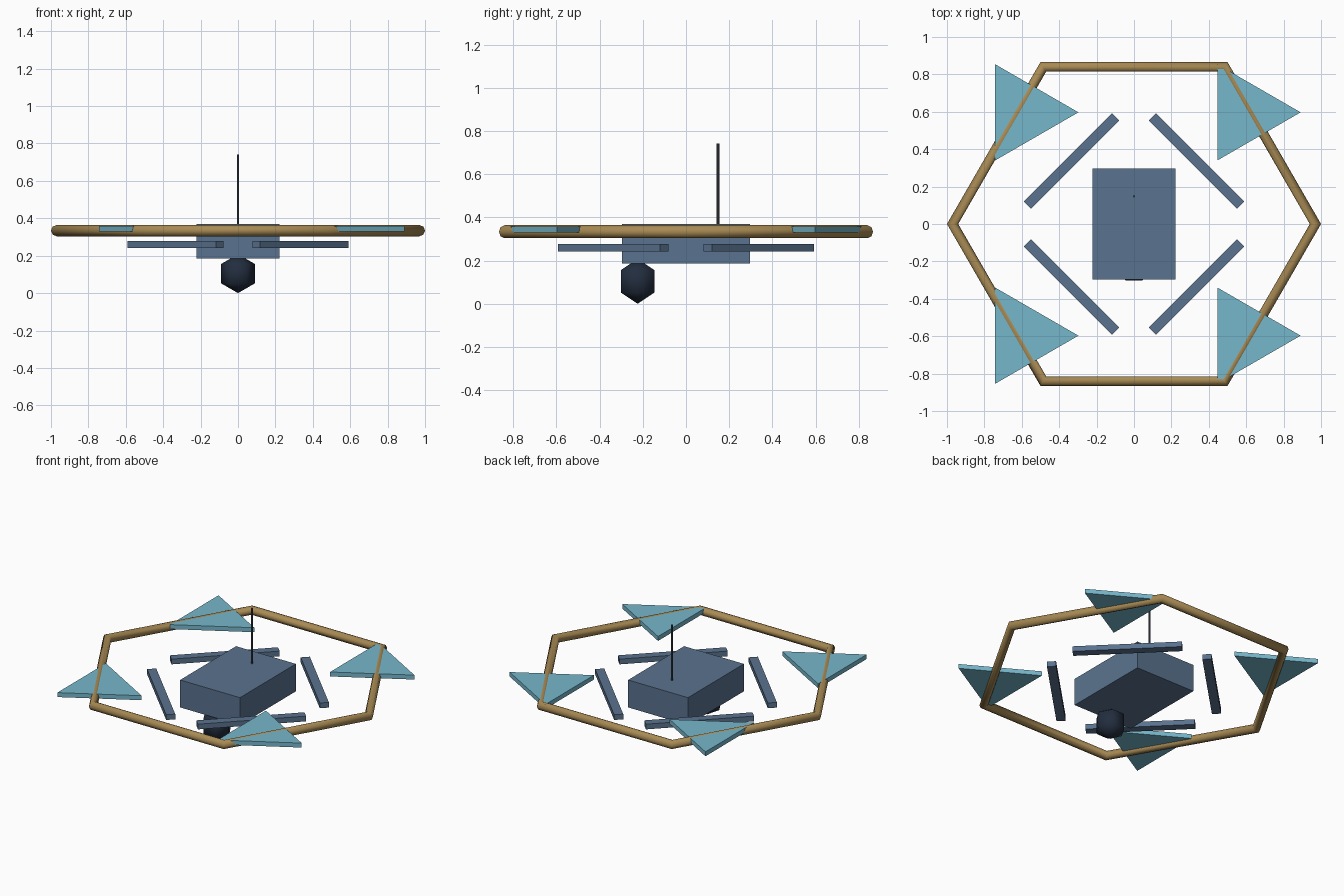
import bpy
import math

default = bpy.data.objects.get("Cube")
if default:
    bpy.data.objects.remove(default, do_unlink=True)


def material(name, rgb):
    """Flat material from an sRGB colour in 0-255."""
    colour = [((c / 255 + 0.055) / 1.055) ** 2.4 for c in rgb] + [1.0]
    mat = bpy.data.materials.new(name)
    mat.use_nodes = True
    mat.diffuse_color = colour
    bsdf = mat.node_tree.nodes["Principled BSDF"]
    bsdf.inputs["Base Color"].default_value = colour
    bsdf.inputs["Roughness"].default_value = 0.7
    return mat


STEEL = material("steel_blue", (90, 115, 143))
GOLD = material("bronze_gold", (168, 138, 84))
SKY = material("sky_blue", (118, 183, 203))
NAVY = material("dark_navy", (34, 45, 62))
GREY = material("dark_grey", (72, 75, 84))


def finish(name, mat, smooth=False):
    obj = bpy.context.object
    obj.name = name
    obj.data.materials.append(mat)
    if smooth:
        bpy.ops.object.shade_smooth()
    return obj


def box(name, mat, size, location, turn=0):
    bpy.ops.mesh.primitive_cube_add(size=1, location=location, rotation=(0, 0, turn))
    bpy.context.object.scale = size
    return finish(name, mat)


# Central body
box("body", STEEL, (0.444, 0.593, 0.184), (0, 0, 0.278))

# Hexagonal guard ring
bpy.ops.mesh.primitive_torus_add(major_segments=6, minor_segments=8,
                                 major_radius=0.97, minor_radius=0.03,
                                 location=(0, 0, 0.334))
finish("guard_ring", GOLD, smooth=True)

# Diagonal arms and triangular rotors, one per corner
for end, sy in (("front", -1), ("back", 1)):
    for side, sx in (("right", -1), ("left", 1)):
        box(f"{end}_{side}_arm", STEEL, (0.667, 0.056, 0.035),
            (sx * 0.334, sy * 0.337, 0.26), -sx * sy * math.pi / 4)
        bpy.ops.mesh.primitive_cylinder_add(
            vertices=3, radius=0.297, depth=0.03,
            location=(sx * 0.594, sy * 0.597, 0.344),
            rotation=(0, 0, -math.pi / 2))
        finish(f"{end}_{side}_rotor", SKY)

# Camera ball under the nose
bpy.ops.mesh.primitive_uv_sphere_add(segments=6, ring_count=3, radius=0.104,
                                     location=(0, -0.224, 0.104),
                                     rotation=(0, 0, math.pi / 2))
finish("camera_ball", NAVY, smooth=True)

# Antenna mast
bpy.ops.mesh.primitive_cylinder_add(vertices=8, radius=0.006, depth=0.371,
                                    location=(0, 0.148, 0.556))
finish("antenna", GREY)
